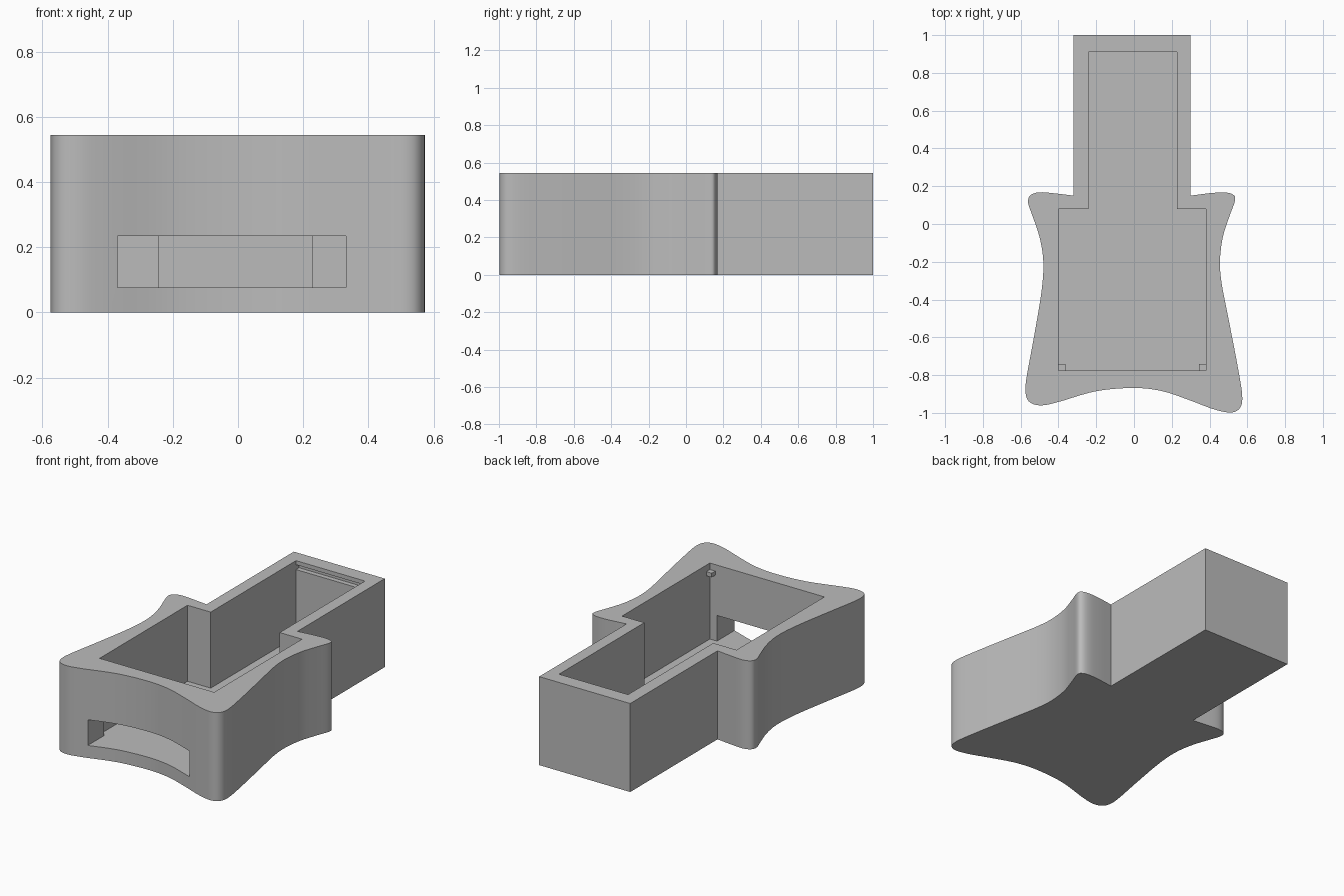
import bpy, bmesh, math
from mathutils import Vector

cube = bpy.data.objects.get("Cube")
if cube:
    bpy.data.objects.remove(cube, do_unlink=True)

HEIGHT, FLOOR = 0.545, 0.077

grey = bpy.data.materials.new("plain grey")
grey.use_nodes = True
grey.diffuse_color = (0.5, 0.5, 0.5, 1)
grey.node_tree.nodes["Principled BSDF"].inputs["Base Color"].default_value = (0.5, 0.5, 0.5, 1)


def prism(name, points, low, high):
    """Upright solid with the given plan outline."""
    bm = bmesh.new()
    base = bm.faces.new([bm.verts.new((x, y, low)) for x, y in points])
    top = bmesh.ops.extrude_face_region(bm, geom=[base])["geom"]
    bmesh.ops.translate(bm, vec=(0, 0, high - low),
                        verts=[v for v in top if isinstance(v, bmesh.types.BMVert)])
    bmesh.ops.recalc_face_normals(bm, faces=bm.faces)
    mesh = bpy.data.meshes.new(name)
    bm.to_mesh(mesh)
    bm.free()
    obj = bpy.data.objects.new(name, mesh)
    bpy.context.collection.objects.link(obj)
    mesh.materials.append(grey)
    return obj


def block(name, x0, x1, y0, y1, z0, z1):
    return prism(name, [(x0, y0), (x1, y0), (x1, y1), (x0, y1)], z0, z1)


def smooth_path(points, steps=5):
    """Flowing curve through every point."""
    pts = [Vector(p) for p in points]
    pts = [pts[0]] + pts + [pts[-1]]
    path = []
    for a, b, c, d in zip(pts, pts[1:], pts[2:], pts[3:]):
        for i in range(steps):
            t = i / steps
            path.append(0.5 * (2 * b + (c - a) * t + (2 * a - 5 * b + 4 * c - d) * t * t
                               + (3 * b - a - 3 * c + d) * t ** 3))
    return path + [pts[-1]]


# Case body: flared front with a straight neck at the back
flare = [(-.32, .15), (-.40, .16), (-.5, .168), (-.55, .15), (-.56, .11), (-.54, .05),
         (-.5, -.07), (-.48, -.2), (-.49, -.36), (-.53, -.6), (-.57, -.82), (-.573, -.9),
         (-.55, -.945), (-.49, -.96), (-.4, -.942), (-.2, -.885), (0, -.868), (.15, -.885),
         (.3, -.935), (.42, -.98), (.51, -.998), (.56, -.975), (.573, -.91), (.55, -.76),
         (.5, -.5), (.465, -.32), (.455, -.2), (.47, -.07), (.505, .04), (.535, .125),
         (.525, .155), (.48, .167), (.4, .163), (.3, .15)]
body = prism("case_body", [(-.32, 1)] + smooth_path(flare) + [(.3, 1)], 0, HEIGHT)

# Openings: stepped cavity, front slot and catch groove in the back wall
cavity = [(-.4, -.775), (.38, -.775), (.38, .08), (.228, .08),
          (.228, .91), (-.242, .91), (-.242, .08), (-.4, .08)]
cutters = [
    prism("cavity_cutter", cavity, FLOOR, HEIGHT + .1),
    block("slot_cutter", -.37, .332, -1.1, -.7, FLOOR, .235),
    block("groove_cutter", -.242, .228, .88, .94, .49, .52),
]
for cutter in cutters:
    mod = body.modifiers.new(cutter.name, "BOOLEAN")
    mod.operation, mod.solver, mod.object = "DIFFERENCE", "EXACT", cutter
    cutter.hide_render = True
bpy.context.view_layer.update()

# Bake the cuts and drop the helpers
graph = bpy.context.evaluated_depsgraph_get()
cut_mesh = bpy.data.meshes.new_from_object(body.evaluated_get(graph))
body.modifiers.clear()
body.data = cut_mesh
for cutter in cutters:
    bpy.data.objects.remove(cutter, do_unlink=True)

bpy.ops.object.select_all(action="DESELECT")
body.select_set(True)
bpy.context.view_layer.objects.active = body
bpy.ops.object.shade_smooth_by_angle(angle=math.radians(30))

# Small lid catches in the front inside corners
block("left_catch", .343, .385, -.78, -.74, .48, .505)
block("right_catch", -.405, -.363, -.78, -.74, .48, .505)
